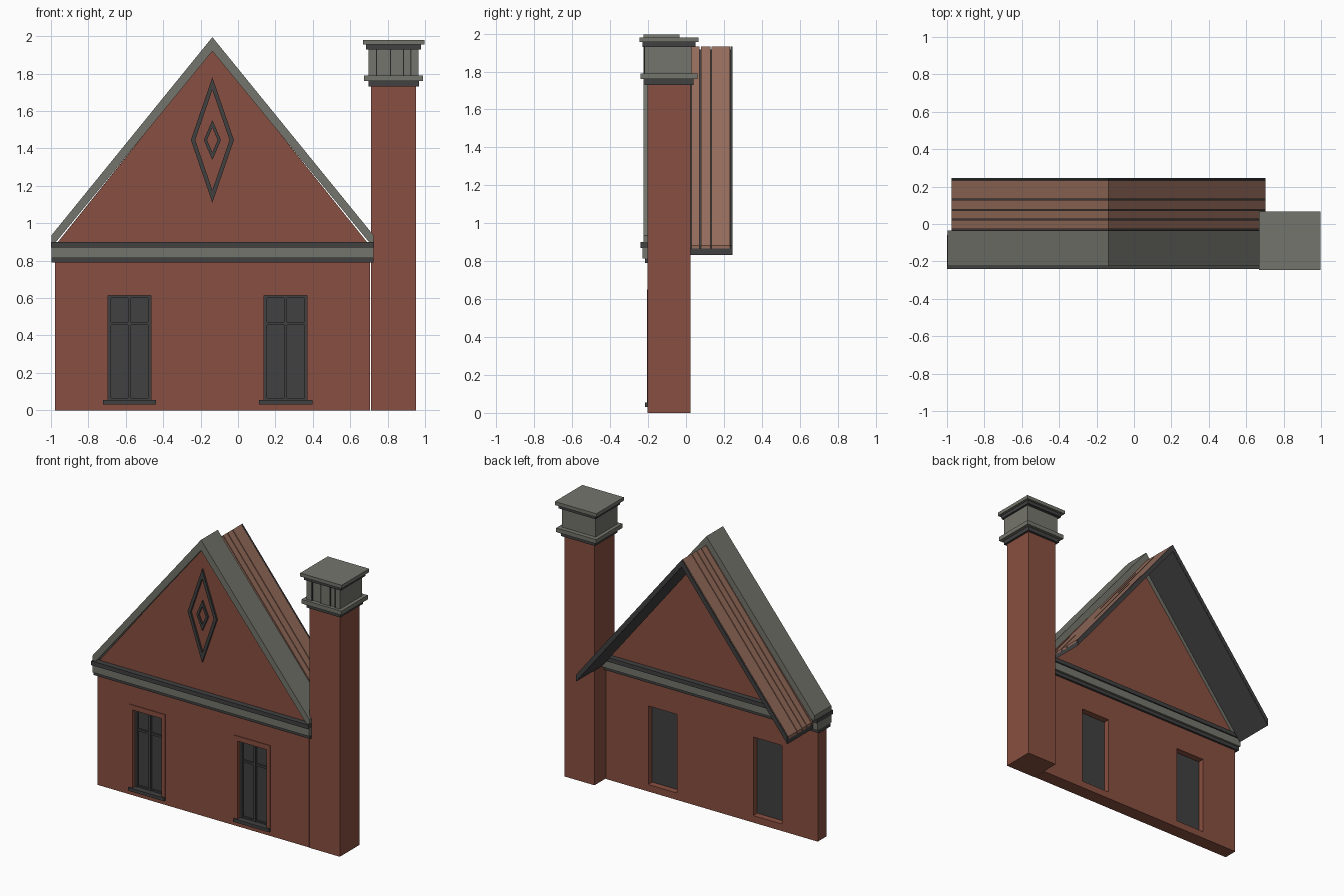
import bpy
import bmesh

cube = bpy.data.objects.get("Cube")
if cube:
    bpy.data.objects.remove(cube, do_unlink=True)


def material(name, rgb):
    m = bpy.data.materials.new(name)
    m.use_nodes = True
    m.diffuse_color = (*rgb, 1)
    m.node_tree.nodes["Principled BSDF"].inputs["Base Color"].default_value = (*rgb, 1)
    return m


BRICK = material("red brick", (0.25, 0.078, 0.052))
STONE = material("grey stone", (0.175, 0.178, 0.15))
DARK = material("dark trim", (0.052, 0.052, 0.052))
TILE = material("roof tile", (0.30, 0.15, 0.105))


def prism(name, outline, y0, y1, mat):
    """Extrude an x-z outline from y0 to y1."""
    bm = bmesh.new()
    face = bm.faces.new([bm.verts.new((x, y0, z)) for x, z in outline])
    ext = bmesh.ops.extrude_face_region(bm, geom=[face])
    moved = [v for v in ext["geom"] if isinstance(v, bmesh.types.BMVert)]
    bmesh.ops.translate(bm, verts=moved, vec=(0, y1 - y0, 0))
    bmesh.ops.recalc_face_normals(bm, faces=bm.faces)
    mesh = bpy.data.meshes.new(name)
    bm.to_mesh(mesh)
    bm.free()
    ob = bpy.data.objects.new(name, mesh)
    bpy.context.collection.objects.link(ob)
    mesh.materials.append(mat)
    return ob


def box(name, x0, x1, y0, y1, z0, z1, mat):
    return prism(name, [(x0, z0), (x1, z0), (x1, z1), (x0, z1)], y0, y1, mat)


def cut(ob, cutter):
    """Subtract the cutter and discard it."""
    cutter.hide_render = True
    mod = ob.modifiers.new("opening", "BOOLEAN")
    mod.operation = "DIFFERENCE"
    mod.solver = "EXACT"
    mod.object = cutter
    bpy.context.view_layer.objects.active = ob
    bpy.ops.object.modifier_apply(modifier=mod.name)
    bpy.data.objects.remove(cutter, do_unlink=True)


RIDGE = -0.137          # x of the ridge line
FRONT, BACK = -0.2, -0.1  # wall faces

# Gabled wall
wall = prism("gable_wall", [(-0.978, 0), (0.705, 0), (0.705, 0.88), (RIDGE, 1.93),
                            (-0.978, 0.88)], FRONT, BACK, BRICK)

# Windows
for side, cx in (("right", -0.58), ("left", 0.255)):
    x0, x1, z0, z1 = cx - 0.115, cx + 0.115, 0.05, 0.615
    cut(wall, box("cutter", x0, x1, -0.4, 0.2, z0, z1, BRICK))
    box(side + "_window_pane", x0, x1, -0.16, -0.145, z0, z1, DARK)
    for i, (a, b) in enumerate(((x0, x0 + 0.015), (cx - 0.008, cx + 0.008), (x1 - 0.015, x1))):
        box(f"{side}_window_upright_{i}", a, b, -0.175, -0.155, z0, z1, DARK)
    for i, z in enumerate((z0, 0.457, z1 - 0.015)):
        box(f"{side}_window_rail_{i}", x0, x1, -0.173, -0.155, z, z + 0.015, DARK)
    box(side + "_window_sill", cx - 0.142, cx + 0.142, -0.216, -0.15, 0.032, 0.055, DARK)
    # Slightly raised brick surround
    w = 0.142
    prism(side + "_window_surround",
          [(cx - w, z0), (x0, z0), (x0, z1), (x1, z1), (x1, z0), (cx + w, z0),
           (cx + w, 0.65), (cx - w, 0.65)], FRONT - 0.005, FRONT + 0.01, BRICK)

# Cornice running round the wall
box("cornice_lower_trim", -0.998, 0.725, -0.215, -0.085, 0.79, 0.815, DARK)
box("cornice_band", -0.998, 0.725, -0.23, -0.07, 0.815, 0.87, STONE)
box("cornice_upper_trim", -1.0, 0.727, -0.24, -0.06, 0.87, 0.9, DARK)

# Stone coping along the gable
prism("gable_coping",
      [(-0.998, 0.9), (-0.998, 0.935), (RIDGE, 1.995), (0.725, 0.935), (0.725, 0.9),
       (0.7, 0.9), (RIDGE, 1.92), (-0.973, 0.9)], -0.225, -0.035, STONE)


# Roof behind the gable
def chevron(top, thick):
    """Two sloping bands meeting at the ridge."""
    half, drop = 0.84, 1.05
    return [(RIDGE - half, top - drop), (RIDGE, top), (RIDGE + half, top - drop),
            (RIDGE + half, top - drop - thick), (RIDGE, top - thick),
            (RIDGE - half, top - drop - thick)]


prism("roof_underside", chevron(1.917, 0.035), -0.05, 0.245, DARK)
joints = (-0.05, -0.03, 0.025, 0.075, 0.132, 0.236)
for i, (a, b) in enumerate(zip(joints, joints[1:])):
    prism(f"roof_strip_{i}", chevron(1.932, 0.02), a + 0.003, b - 0.003, TILE)
prism("roof_back_edge", chevron(1.932, 0.045), 0.235, 0.246, DARK)

# Diamond ornaments: four bars each
for name, w, h, k in (("outer", 0.115, 0.335, 0.8), ("inner", 0.046, 0.107, 0.62)):
    for sx in (-1, 1):
        for sz in (-1, 1):
            pts = [(w, 0), (0, h), (0, h * k), (w * k, 0)]
            prism(f"{name}_diamond_bar", [(RIDGE + sx * x, 1.445 + sz * z) for x, z in pts],
                  -0.213, -0.195, DARK)

# Chimney: stacked blocks sharing one centre
CX, CY = 0.832, -0.09
for name, hx, hy, z0, z1, mat in (
        ("shaft", 0.12, 0.113, 0, 1.735, BRICK),
        ("neck_trim", 0.135, 0.129, 1.73, 1.76, DARK),
        ("neck_slab", 0.158, 0.15, 1.76, 1.79, STONE),
        ("head", 0.133, 0.118, 1.79, 1.93, STONE),
        ("cap_trim", 0.147, 0.14, 1.93, 1.955, DARK),
        ("cap_slab", 0.165, 0.156, 1.955, 1.98, STONE)):
    block = box("chimney_" + name, CX - hx, CX + hx, CY - hy, CY + hy, z0, z1, mat)

# Pilasters with dark joints on the front of the chimney head
edges = (0.699, 0.74, 0.815, 0.885, 0.925, 0.965)
for i, (a, b) in enumerate(zip(edges, edges[1:])):
    depth = 0.012 if i % 2 == 0 else 0.004
    box(f"chimney_pilaster_{i}", a, b, CY - 0.118 - depth, CY - 0.11, 1.79, 1.93, STONE)
for i, x in enumerate(edges[1:-1]):
    box(f"chimney_joint_{i}", x - 0.003, x + 0.003, CY - 0.131, CY - 0.11, 1.79, 1.93, DARK)
